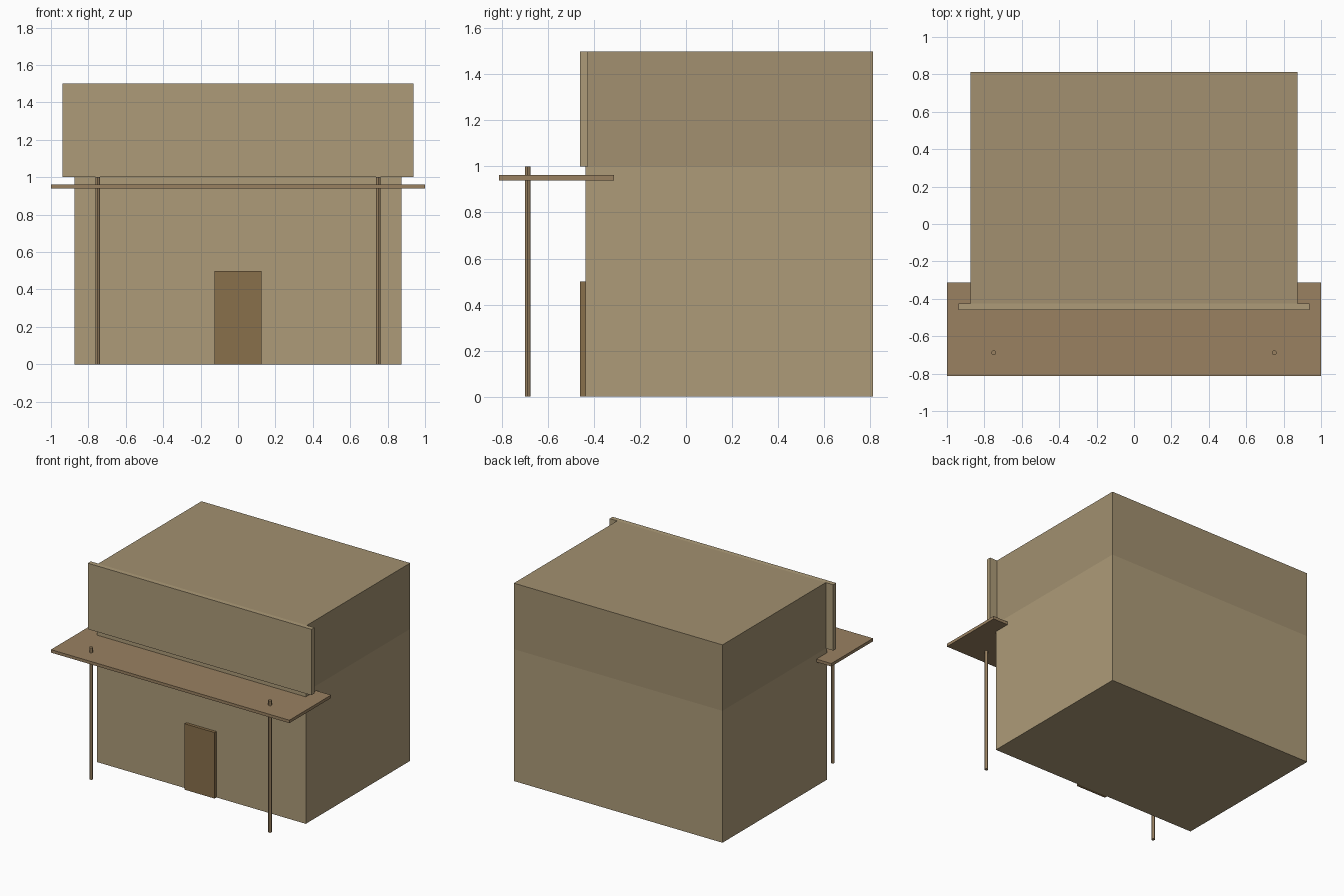
import bpy

if "Cube" in bpy.data.objects:
    bpy.data.objects.remove(bpy.data.objects["Cube"])


def material(name, rgb):
    m = bpy.data.materials.new(name)
    m.diffuse_color = (*rgb, 1)
    m.use_nodes = True
    m.node_tree.nodes["Principled BSDF"].inputs["Base Color"].default_value = m.diffuse_color
    return m


wall = material("wall", (0.42, 0.33, 0.19))
upper = material("upper_wall", (0.36, 0.28, 0.16))
wood = material("wood", (0.32, 0.22, 0.12))
door_wood = material("door_wood", (0.25, 0.16, 0.07))


def box(name, lo, hi, mat):
    bpy.ops.mesh.primitive_cube_add(size=1, location=[(a + b) / 2 for a, b in zip(lo, hi)])
    o = bpy.context.object
    o.name = name
    o.scale = [b - a for a, b in zip(lo, hi)]
    bpy.ops.object.transform_apply(location=False, rotation=False, scale=True)
    o.data.materials.append(mat)
    return o


# Building: ground floor, upper floor and tall false front
box("ground_floor", (-0.875, -0.4375, 0), (0.875, 0.8125, 1.0), wall)
box("upper_floor", (-0.875, -0.425, 1.0), (0.875, 0.8125, 1.5), upper)
box("false_front", (-0.9375, -0.46, 1.0), (0.9375, -0.425, 1.5), wall)

# Door
box("door", (-0.125, -0.46, 0), (0.125, -0.4375, 0.5), door_wood)

# Porch roof, with posts poking through it
box("porch_roof", (-1, -0.8125, 0.94), (1, -0.3125, 0.9625), wood)
for side, x in (("left", -0.75), ("right", 0.75)):
    bpy.ops.mesh.primitive_cylinder_add(vertices=12, radius=0.0125, depth=1.0,
                                        location=(x, -0.6875, 0.5))
    post = bpy.context.object
    post.name = side + "_porch_post"
    post.data.materials.append(wood)
    bpy.ops.object.shade_smooth_by_angle()
